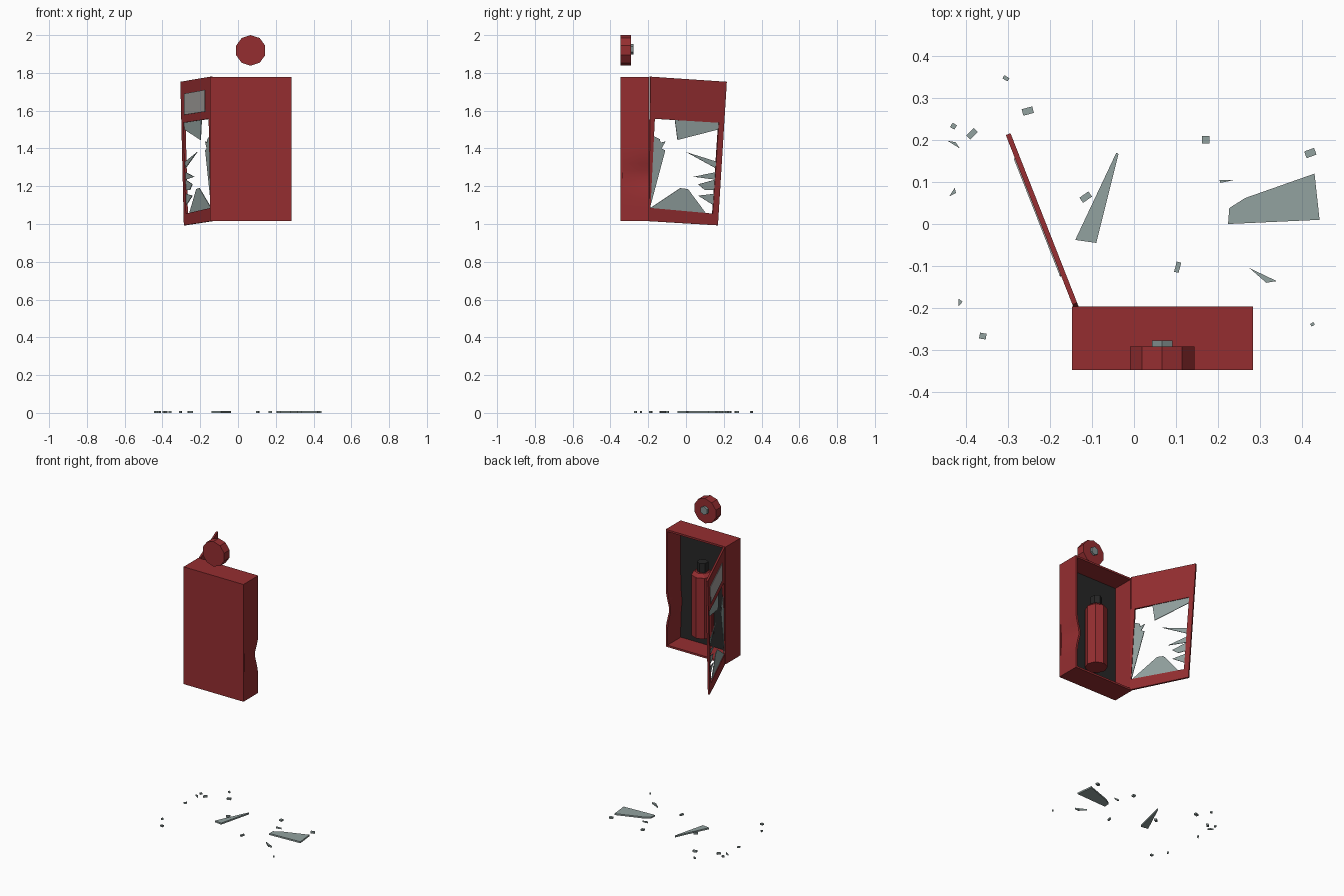
import bpy, bmesh, math
from mathutils import Matrix, Vector

default_cube = bpy.data.objects.get("Cube")
if default_cube:
    bpy.data.objects.remove(default_cube, do_unlink=True)


def material(name, *rgb):
    mat = bpy.data.materials.new(name)
    mat.use_nodes = True
    mat.diffuse_color = (*rgb, 1)
    mat.node_tree.nodes["Principled BSDF"].inputs["Base Color"].default_value = (*rgb, 1)
    return mat


red = material("red paint", .3, .027, .03)
dark = material("dark lining", .02, .02, .02)
glass = material("grey glass", .29, .36, .35)
paper = material("pale label", .38, .36, .35)
steel = material("steel", .22, .27, .27)


def finish(name, bm, mat):
    bmesh.ops.recalc_face_normals(bm, faces=bm.faces)
    mesh = bpy.data.meshes.new(name)
    bm.to_mesh(mesh)
    bm.free()
    mesh.materials.append(mat)
    obj = bpy.data.objects.new(name, mesh)
    bpy.context.collection.objects.link(obj)
    return obj


def box(name, low, high, mat):
    low, high = Vector(low), Vector(high)
    bm = bmesh.new()
    bmesh.ops.create_cube(bm, size=1, matrix=Matrix.Translation((low + high) / 2)
                          @ Matrix.Diagonal((*(high - low), 1)))
    return finish(name, bm, mat)


def cone(name, sides, r_low, r_high, height, center, mat, turn=Matrix()):
    bm = bmesh.new()
    bmesh.ops.create_cone(bm, cap_ends=True, segments=sides, radius1=r_low, radius2=r_high,
                          depth=height, matrix=Matrix.Translation(center) @ turn)
    return finish(name, bm, mat)


def slab(name, outlines, place, offset, mat):
    """Flat outlines placed in space and thickened along offset."""
    bm = bmesh.new()
    for outline in outlines:
        bm.faces.new([bm.verts.new(place(*p)) for p in outline])
    bmesh.ops.remove_doubles(bm, verts=bm.verts, dist=.0001)
    new = bmesh.ops.extrude_face_region(bm, geom=bm.faces[:], use_keep_orig=True)["geom"]
    bmesh.ops.translate(bm, vec=offset, verts=[g for g in new if isinstance(g, bmesh.types.BMVert)])
    return finish(name, bm, mat)


# Cabinet shell, open towards the back
X0, X1, Y0, Y1, Z0, Z1, T = -.148, .283, -.348, -.196, 1.015, 1.778, .012
box("cabinet_panel", (X0, Y0, Z0), (X1, Y0 + T, Z1), red)
box("cabinet_top", (X0, Y0, Z1 - T), (X1, Y1, Z1), red)
box("cabinet_bottom", (X0, Y0, Z0), (X1, Y1, Z0 + T), red)
box("cabinet_right_wall", (X0, Y0, Z0), (X0 + T, Y1, Z1), red)
box("cabinet_lining", (X0 + T, Y0 + T, Z0 + T), (X1 - T, Y0 + T + .003, Z1 - T), dark)

# Dented left wall, deepest at the open rim
bm = bmesh.new()
bmesh.ops.create_grid(bm, x_segments=20, y_segments=4, size=.5,
                      matrix=Matrix.Translation((X1, (Y0 + Y1) / 2, (Z0 + Z1) / 2))
                      @ Matrix.Diagonal((1, Y1 - Y0, Z1 - Z0, 1)) @ Matrix.Rotation(math.pi / 2, 4, "Y"))
for v in bm.verts:
    depth = .3 + .7 * (v.co.y - Y0) / (Y1 - Y0)
    v.co.x -= .024 * depth * math.exp(-((v.co.z - 1.26) / .07) ** 2)
inner = bmesh.ops.extrude_face_region(bm, geom=bm.faces[:], use_keep_orig=True)["geom"]
bmesh.ops.translate(bm, vec=(-T, 0, 0), verts=[g for g in inner if isinstance(g, bmesh.types.BMVert)])
wall = finish("cabinet_left_wall", bm, red)
bpy.context.view_layer.objects.active = wall
wall.select_set(True)
bpy.ops.object.shade_smooth_by_angle(angle=math.radians(35))
wall.select_set(False)

# Extinguisher inside the cabinet
EX, EY = .067, -.266
cone("extinguisher_body", 8, .067, .067, .395, (EX, EY, 1.322), red)
cone("extinguisher_shoulder", 8, .067, .045, .02, (EX, EY, 1.53), red)
cone("extinguisher_cap", 6, .034, .034, .06, (EX, EY, 1.57), dark)

# Alarm bell above the cabinet
turn = Matrix.Rotation(math.pi / 2, 4, "X")
cone("bell", 10, .081, .081, .056, (EX, -.32, 1.919), red, turn)
cone("bell_mount", 6, .028, .028, .016, (EX, -.286, 1.925), steel, turn)

# Sagging open door: outlines are given as (y, z) on a slanted upright plane
NORMAL = Vector((.931, .366, 0))


def on_door(shift):
    return lambda y, z: Vector((-.139 - .393 * (y + .195), y, z)) + NORMAL * shift


outer = [(-.19, 1.78), (.214, 1.753), (.167, .993), (-.198, 1.015)]
hole = [(-.167, 1.557), (.172, 1.536), (.14, 1.055), (-.19, 1.085)]
frame = [(outer[i], outer[(i + 1) % 4], hole[(i + 1) % 4], hole[i]) for i in range(4)]
slab("door_frame", frame, on_door(-.006), NORMAL * .012, red)
slab("door_label", [[(-.119, 1.71), (.159, 1.69), (.155, 1.578), (-.122, 1.595)]],
     on_door(-.009), NORMAL * .004, paper)

# Broken glass left in the door
panes = [
    [(-.06, 1.56), (.175, 1.545), (.17, 1.5), (-.045, 1.445)],
    [(-.17, 1.465), (-.14, 1.45), (-.135, 1.43), (-.108, 1.438), (-.13, 1.4),
     (-.11, 1.39), (-.19, 1.09), (-.195, 1.09)],
    [(.003, 1.38), (.162, 1.33), (.158, 1.295)],
    [(.04, 1.25), (.16, 1.275), (.155, 1.235)],
    [(.065, 1.21), (.155, 1.235), (.15, 1.18), (.1, 1.18)],
    [(.065, 1.15), (.15, 1.16), (.145, 1.1)],
    [(-.195, 1.08), (-.03, 1.19), (.01, 1.185), (.11, 1.05)],
]
slab("door_glass", panes, on_door(-.002), NORMAL * .004, glass)


# Glass fallen to the ground: large pieces, then small crumbs
def on_floor(x, y):
    return Vector((x, y, 0))


pieces = [
    [(-.042, .17), (-.037, .167), (-.09, -.045), (-.14, -.038)],
    [(.224, 0), (.227, .038), (.265, .062), (.43, .12), (.442, .01)],
    [(.275, -.105), (.34, -.136), (.315, -.14)],
    [(.203, .105), (.24, .105), (.206, .098)],
    [(-.444, .198), (-.425, .195), (-.415, .18)],
    [(-.44, .066), (-.427, .086), (-.424, .074)],
    [(-.418, -.178), (-.408, -.185), (-.418, -.196)],
]
slab("floor_shards", pieces, on_floor, (0, 0, .01), glass)

crumbs = [  # x, y, length, width, angle
    (-.305, .347, .014, .009, -30), (-.253, .269, .026, .016, 15),
    (-.386, .215, .025, .014, 45), (-.43, .233, .012, .012, 60),
    (.171, .201, .018, .018, 0), (.42, .169, .025, .017, 20),
    (-.115, .064, .026, .015, 35), (.104, -.103, .025, .011, 75),
    (-.36, -.267, .016, .014, -10), (.425, -.239, .009, .007, 30),
]
corners = [(-.5, -.5), (.5, -.5), (.5, .5), (-.5, .5)]
quads = []
for x, y, length, width, angle in crumbs:
    spin = Matrix.Rotation(math.radians(angle), 2)
    quads.append([Vector((x, y)) + spin @ Vector((u * length, v * width)) for u, v in corners])
slab("floor_crumbs", quads, on_floor, (0, 0, .01), glass)
